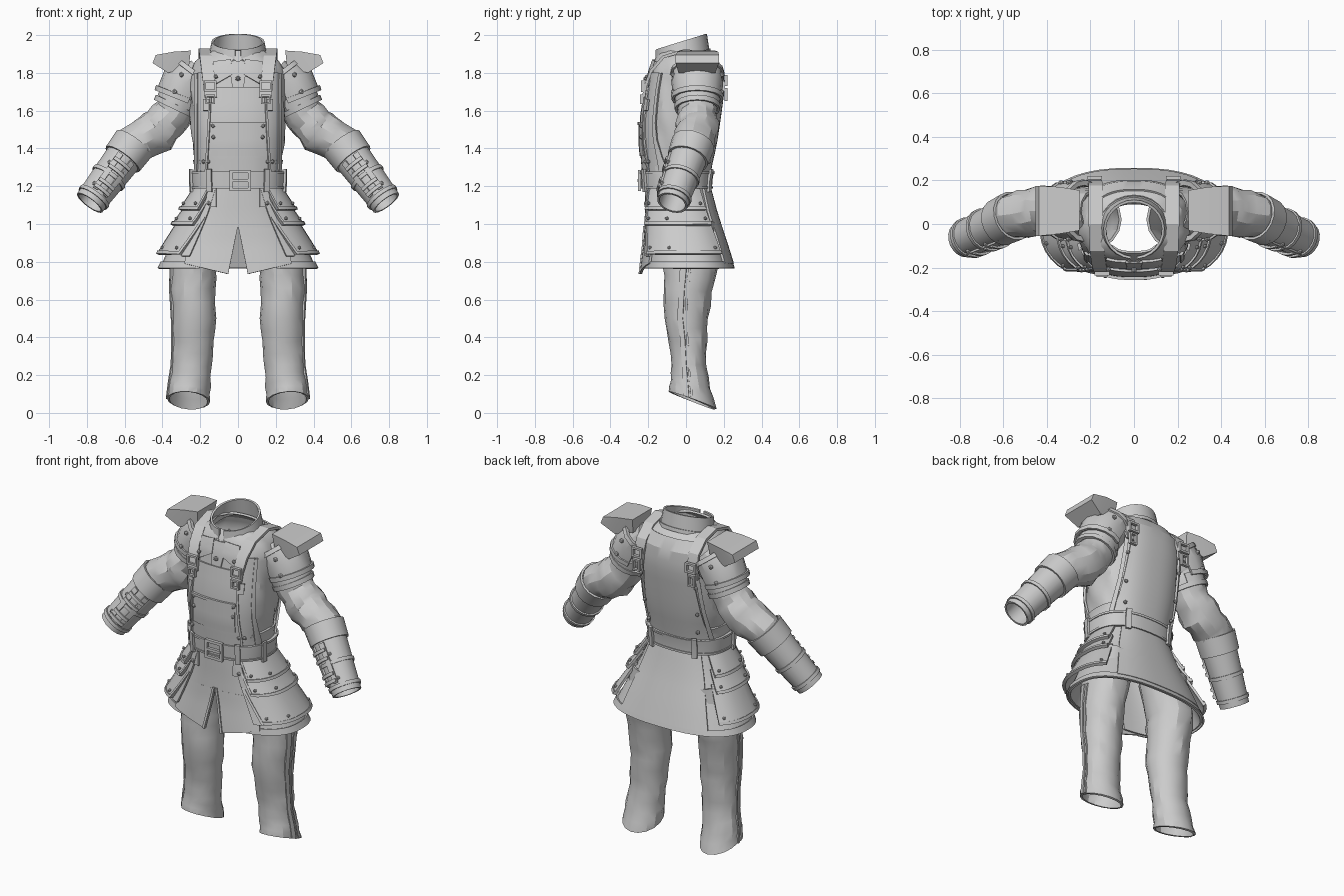
import bpy, bmesh, math, random
from mathutils import Vector

if "Cube" in bpy.data.objects:
    bpy.data.objects.remove(bpy.data.objects["Cube"])
random.seed(4)

# profiles: z, half width, front y, back y
TORSO = [(1.15, .21, -.20, .105), (1.22, .215, -.205, .105), (1.31, .215, -.212, .12), (1.42, .235, -.222, .145),
         (1.55, .245, -.222, .165), (1.70, .25, -.2, .185), (1.80, .245, -.185, .185),
         (1.86, .215, -.165, .165), (1.895, .17, -.145, .125), (1.92, .125, -.125, .085)]
SKIRT = [(.72, .425, -.222, .25), (.77, .408, -.218, .24), (.9, .345, -.205, .2), (1.05, .27, -.2, .15), (1.22, .205, -.2, .105)]
E = .8


def ring(P, z):
    z = min(max(z, P[0][0]), P[-1][0])
    for p, q in zip(P, P[1:]):
        if z <= q[0]:
            t = (z - p[0]) / (q[0] - p[0])
            return [p[i] + (q[i] - p[i]) * t for i in (1, 2, 3)]


def sp(v):
    return math.copysign(abs(v) ** E, v)


def surf(P, a, z, off):
    rx, y0, y1 = ring(P, z)
    return Vector(((rx + off) * sp(math.sin(a)), (y0 + y1) / 2 - ((y1 - y0) / 2 + off) * sp(math.cos(a)), z))


def add(name, bm, th=0, mirror=False):
    bmesh.ops.remove_doubles(bm, verts=bm.verts, dist=1e-5)
    me = bpy.data.meshes.new(name)
    bm.to_mesh(me)
    bm.free()
    ob = bpy.data.objects.new(name, me)
    bpy.context.collection.objects.link(ob)
    if th:
        m = ob.modifiers.new("thickness", 'SOLIDIFY')
        m.thickness, m.offset = th, 0
    if mirror:
        ob.modifiers.new("mirror", 'MIRROR').use_mirror_merge = False
    return ob


def grid(name, rows, th=.012, mirror=False):
    bm = bmesh.new()
    vs = [[bm.verts.new(p) for p in r] for r in rows]
    for r, s in zip(vs, vs[1:]):
        for i in range(len(r) - 1):
            bm.faces.new((r[i], r[i + 1], s[i + 1], s[i]))
    return add(name, bm, th, mirror)


# panel lying on a profile; corners TL, TR, BR, BL as (x or degrees, z)
def patch(name, P, c, off=.01, off2=None, th=.012, mode='f', n=(8, 6), mirror=False, jit=0):
    off2 = off if off2 is None else off2
    rows = []
    for j in range(n[1] + 1):
        v, row = j / n[1], []
        for i in range(n[0] + 1):
            u = i / n[0]
            p, z = [(c[0][k] * (1 - u) + c[1][k] * u) * (1 - v) + (c[3][k] * (1 - u) + c[2][k] * u) * v for k in (0, 1)]
            if mode == 'a':
                a = math.radians(p)
            else:
                s = min(1, abs(p) / ring(P, z)[0]) ** (1 / E)
                a = math.copysign(math.asin(s), p)
                a = math.pi - a if mode == 'b' else a
            w = jit * math.sin(a * 9 + z * 22) * math.sin(a) ** 2
            row.append(surf(P, a, z, off + (off2 - off) * v + w))
        rows.append(row)
    return grid(name, rows, th, mirror)


def rect(p0, p1, z1, z0):
    return [(p0, z1), (p1, z1), (p1, z0), (p0, z0)]


# tube along path points (x, y, z, r_out, r_y, shear)
def tube(name, path, n=16, arc=(-180, 180), th=.012, sub=1, fold=0, mirror=True):
    pts = [Vector(tuple(p) + (0,) * (6 - len(p))) if len(p) > 4 else Vector(tuple(p) + (p[3], 0)) for p in path]
    pts = [p.lerp(q, k / sub) for p, q in zip(pts, pts[1:]) for k in range(sub)] + [pts[-1]]
    rows = []
    for i, p in enumerate(pts):
        t = (pts[min(i + 1, len(pts) - 1)].xyz - pts[max(i - 1, 0)].xyz).normalized()
        u = Vector((0, 1, 0))
        u = (u - t * u.dot(t)).normalized()
        w = t.cross(u)
        row = []
        for k in range(n + 1):
            a = math.radians(arc[0] + (arc[1] - arc[0]) * k / n)
            f = 1 + fold * (math.sin(2.2 * i + 2 * a) + random.uniform(-.5, .5)) * (0 < i < len(pts) - 1)
            q = p.xyz + (w * p[3] * math.cos(a) + u * p[4] * math.sin(a)) * f
            q.z += p[5] * (q.y - p.y)
            row.append(q)
        if arc[1] - arc[0] == 360:
            row[-1] = row[0].copy()
        rows.append(row)
    return grid(name, rows, th, mirror)


def studs(name, pts, r=.012):
    bm = bmesh.new()
    for p in pts:
        g = bmesh.ops.create_icosphere(bm, subdivisions=1, radius=r)
        bmesh.ops.translate(bm, verts=g['verts'], vec=p)
    return add(name, bm, 0, True)


def frame(name, x, y, z, w, h, bar, mirror=True):
    rows = [[(x + sx * (w - d), y, z + sz * (h - d)) for sx, sz in ((1, 1), (-1, 1), (-1, -1), (1, -1), (1, 1))] for d in (0, bar)]
    return grid(name, rows, .018, mirror)


# shirt body and collar
patch("shirt_body", TORSO, rect(-180, 180, 1.915, 1.17), 0, mode='a', n=(40, 26), jit=.006)
tube("collar", [(0, -.02, 1.86, .155, .14, .3), (0, -.025, 1.965, .134, .13, .27)], 24, (-84, 264), .012, 2, mirror=False)
tube("collar_band", [(0, -.02, 1.862, .163, .147, .3), (0, -.02, 1.885, .158, .143, .3)], 24, (-84, 264), .012, mirror=False)
patch("shirt_placket", TORSO, [(-.05, 1.86), (.05, 1.86), (.025, 1.70), (-.025, 1.70)], .008)
patch("lapel", TORSO, [(.035, 1.87), (.12, 1.86), (.13, 1.73), (.03, 1.79)], .012, mirror=True)

# vest: bib, pocket, side panels, back
patch("vest_bib", TORSO, [(-.13, 1.725), (.13, 1.725), (.15, 1.26), (-.15, 1.26)], .018)
patch("bib_pocket", TORSO, rect(-.125, .125, 1.54, 1.36), .024, th=.01)
patch("bib_pocket_hem", TORSO, rect(-.13, .13, 1.54, 1.525), .03, th=.01)
patch("vest_side_front", TORSO, [(.12, 1.80), (.20, 1.80), (.205, 1.27), (.13, 1.27)], .01, mirror=True)
patch("vest_front_edge", TORSO, [(.198, 1.80), (.21, 1.80), (.212, 1.27), (.198, 1.27)], .017, mirror=True)
patch("vest_bib_edge", TORSO, [(.125, 1.725), (.135, 1.725), (.155, 1.27), (.145, 1.27)], .027, th=.01, mirror=True)
patch("vest_back", TORSO, [(-.14, 1.88), (.14, 1.88), (.19, 1.26), (-.19, 1.26)], .012, mode='b', n=(12, 10))
patch("vest_back_edge", TORSO, [(.16, 1.84), (.178, 1.84), (.20, 1.27), (.186, 1.27)], .02, mode='b', mirror=True)
patch("vest_waist_side", TORSO, rect(55, 125, 1.34, 1.26), .012, mode='a', mirror=True)

# shoulder straps with buckles, front and back
strap = [(.145, -.225, 1.67), (.15, -.215, 1.73), (.16, -.185, 1.81), (.17, -.12, 1.885), (.175, 0, 1.92),
         (.175, .1, 1.895), (.175, .17, 1.83), (.18, .195, 1.75), (.185, .195, 1.69)]
for nm, o, w in (("shoulder_strap", 0, .02), ("strap_edge_inner", -.026, .007), ("strap_edge_outer", .026, .007)):
    grid(nm, [[(x + o - w, y, z), (x + o + w, y, z)] for x, y, z in strap], .016, True)
frame("front_strap_buckle", .147, -.228, 1.73, .034, .03, .012)
frame("front_strap_ring", .147, -.235, 1.66, .026, .026, .01)
frame("back_strap_buckle", .18, .212, 1.76, .034, .03, .012)
frame("back_strap_ring", .185, .212, 1.685, .024, .035, .01)
patch("front_strap_tail", TORSO, rect(.135, .165, 1.66, 1.60), .028, mirror=True, n=(2, 3))
studs("vest_studs", [surf(TORSO, a, z, .03) for a, z in
      ((.42, 1.52), (.35, 1.78), (.42, 1.46), (.6, 1.33), (.75, 1.33), (2.5, 1.62), (2.5, 1.45), (2.5, 1.33))])
studs("collar_button", [(0, -.212, 1.77), (.02, -.165, 1.86)], .014)

# belt
patch("belt", TORSO, rect(-180, 180, 1.275, 1.19), .024, mode='a', n=(40, 2), th=.018)
for z in (1.272, 1.193):
    patch("belt_edge", TORSO, rect(-180, 180, z + .006, z - .006), .034, mode='a', n=(40, 1), th=.008)
frame("belt_buckle", .012, -.246, 1.23, .058, .056, .016, False)
grid("buckle_prong", [[(-.03, -.25, z), (.06, -.25, z)] for z in (1.222, 1.238)], .016)
for a in (32, 78, 150):
    patch("belt_loop", TORSO, rect(a - 4, a + 4, 1.29, 1.17), .04, mode='a', n=(2, 2), th=.014, mirror=True)
patch("belt_hanging_tab", SKIRT, rect(.105, .15, 1.2, 1.09), .022, mirror=True, n=(2, 3))
studs("belt_tab_studs", [surf(SKIRT, .5, 1.11, .032)])

# skirt: under layer, front aprons with slit, back panel, hem
patch("under_skirt", SKIRT, [(2, 1.21), (358, 1.21), (349, .77), (11, .77)], 0, mode='a', n=(40, 8))
patch("skirt_hem", SKIRT, rect(24, 336, .80, .765), .012, mode='a', n=(36, 1), th=.01)
patch("apron_top", SKIRT, [(-.19, 1.21), (.19, 1.21), (.235, .98), (-.235, .98)], .012)
patch("apron_flap", SKIRT, [(.002, .98), (.235, .98), (.27, .79), (.05, .735)], .012, .018, mirror=True)
patch("apron_slit_edge", SKIRT, [(.002, .99), (.014, .99), (.063, .738), (.05, .735)], .02, .026, th=.01, n=(1, 5), mirror=True)
patch("skirt_back_panel", SKIRT, [(-.15, 1.21), (.15, 1.21), (.28, .79), (-.28, .79)], .014, mode='b', n=(12, 6))

# layered hip plates, each with a raised rim
for i, (f0, b0, z1, f1, b1, z0, o0, o1) in enumerate((
        (34, 126, 1.19, 38, 122, 1.075, .015, .045), (32, 126, 1.11, 38, 124, .995, .02, .05),
        (29, 128, 1.035, 41, 128, .84, .024, .05))):
    c = [(f0, z1), (b0, z1), (b1, z0), (f1, z0)]
    patch("hip_plate", SKIRT, c, o0, o1, mode='a', n=(10, 3), th=.014, mirror=True)
    patch("hip_plate_rim", SKIRT, rect(f1, b1, z0 + .016, z0), o1 + .004, mode='a', n=(10, 1), th=.016, mirror=True)
    patch("hip_plate_front_rim", SKIRT, [c[0], (f0 + 3, z1), (f1 + 3, z0), c[3]], o0 + .008, o1 + .008, mode='a', n=(1, 3), mirror=True)
    studs("hip_plate_studs", [surf(SKIRT, math.radians(a), z0 + .035, o1 + .006) for a in (f1 + 7, 75, b1 - 7)], .01)
patch("hip_front_strip", SKIRT, [(24, 1.2), (33, 1.2), (42, .83), (33, .83)], .022, .036, mode='a', n=(3, 6), mirror=True)

# sleeves, bracers and bands
tube("sleeve", [(.18, .06, 1.79, .095), (.28, .06, 1.70, .1), (.345, .06, 1.58, .098), (.43, .06, 1.49, .11),
                (.55, .038, 1.42, .097), (.66, -.015, 1.28, .078)], 14, sub=3, fold=.055)
A, B = Vector((.55, .038, 1.425, .098)), Vector((.785, -.073, 1.112, .077))


def band(name, t0, t1, off, arc=(-180, 180), n=18, th=.012):
    o = Vector((0, 0, 0, off))
    tube(name, [tuple(A.lerp(B, t) + o) for t in (t0, t1)], n, arc, th)


band("bracer", 0.05, 1, 0)
band("bracer_top_cuff", 0, .26, .012)
band("bracer_mid_band", .55, .6, .008)
band("bracer_wrist_band", .88, .93, .008)
for a in (-120, -75):
    band("bracer_lacing_strip", .28, .86, .009, (a - 9, a + 9), 2)
for t in (.36, .48, .7, .8):
    band("bracer_strap", t, t + .045, .018, (-126, -69), 5)
studs("bracer_studs", [A.lerp(B, t).xyz + Vector((.8 * c, -.95 * s, .6 * c)) * (.112 - t * .022)
      for t in (.13, .4, .75) for c, s in ((.45, .88), (-.4, .9))], .012)

# pauldrons and shoulder caps
tube("pauldron", [(.23, .06, 1.81, .105, .125), (.275, .06, 1.75, .125, .13), (.315, .06, 1.665, .118, .122)], 10, (-115, 115), .014)
tube("pauldron_rim", [(.307, .06, 1.685, .13, .132), (.317, .06, 1.66, .127, .13)], 10, (-115, 115), .014)
tube("pauldron_inner_rim", [(.225, .06, 1.81, .118, .135), (.24, .06, 1.79, .122, .138)], 10, (-115, 115), .014)
tube("upper_arm_plate", [(.30, .06, 1.68, .11, .115), (.335, .06, 1.61, .106, .11)], 12, (-130, 130), .012)
tube("upper_arm_band", [(.325, .06, 1.632, .116), (.337, .06, 1.607, .114)], 16)
bm = bmesh.new()
for x, z, y0, y1 in ((.25, 1.918, -.03, .155), (.34, 1.912, -.045, .17), (.435, 1.895, -.055, .175),
                     (.452, 1.852, -.055, .175), (.37, 1.80, -.04, .155), (.26, 1.83, -.02, .14)):
    for y in (y0, y1):
        bm.verts.new((x, y, z))
bmesh.ops.convex_hull(bm, input=bm.verts)
add("shoulder_cap", bm, 0, True)
studs("pauldron_studs", [(.30, -.068, 1.79), (.335, -.068, 1.70), (.30, .19, 1.79), (.335, .188, 1.70)], .014)

# trouser legs, sloped at the hem, with a side seam
leg = [(.19, .02, 1.0, .13, .13, 0), (.235, .025, .78, .116, .138, 0), (.24, .01, .65, .113, .122, 0), (.234, 0, .5, .11, .11, 0),
       (.238, .01, .38, .104, .095, 0), (.245, .015, .25, .1, .086, -.1), (.256, .025, .15, .104, .1, -.35), (.262, .035, .066, .108, .122, -.5)]
tube("trouser_leg", leg, 16, sub=2, fold=.035)
seam = [(x, y, z, a + .006, b + .006, s) for x, y, z, a, b, s in leg[1:]]
tube("leg_side_seam", seam, 2, (-22, -8), .014)
tube("leg_side_seam_back", seam, 1, (-4, 2), .012)

# apply modifiers, fix normals, smooth with sharp edges kept
bpy.ops.object.select_all(action='SELECT')
bpy.context.view_layer.objects.active = bpy.context.selected_objects[0]
bpy.ops.object.convert(target='MESH')
for ob in bpy.context.selected_objects:
    bm = bmesh.new()
    bm.from_mesh(ob.data)
    bmesh.ops.recalc_face_normals(bm, faces=bm.faces)
    bm.to_mesh(ob.data)
    bm.free()
bpy.ops.object.shade_smooth_by_angle(angle=math.radians(25))
